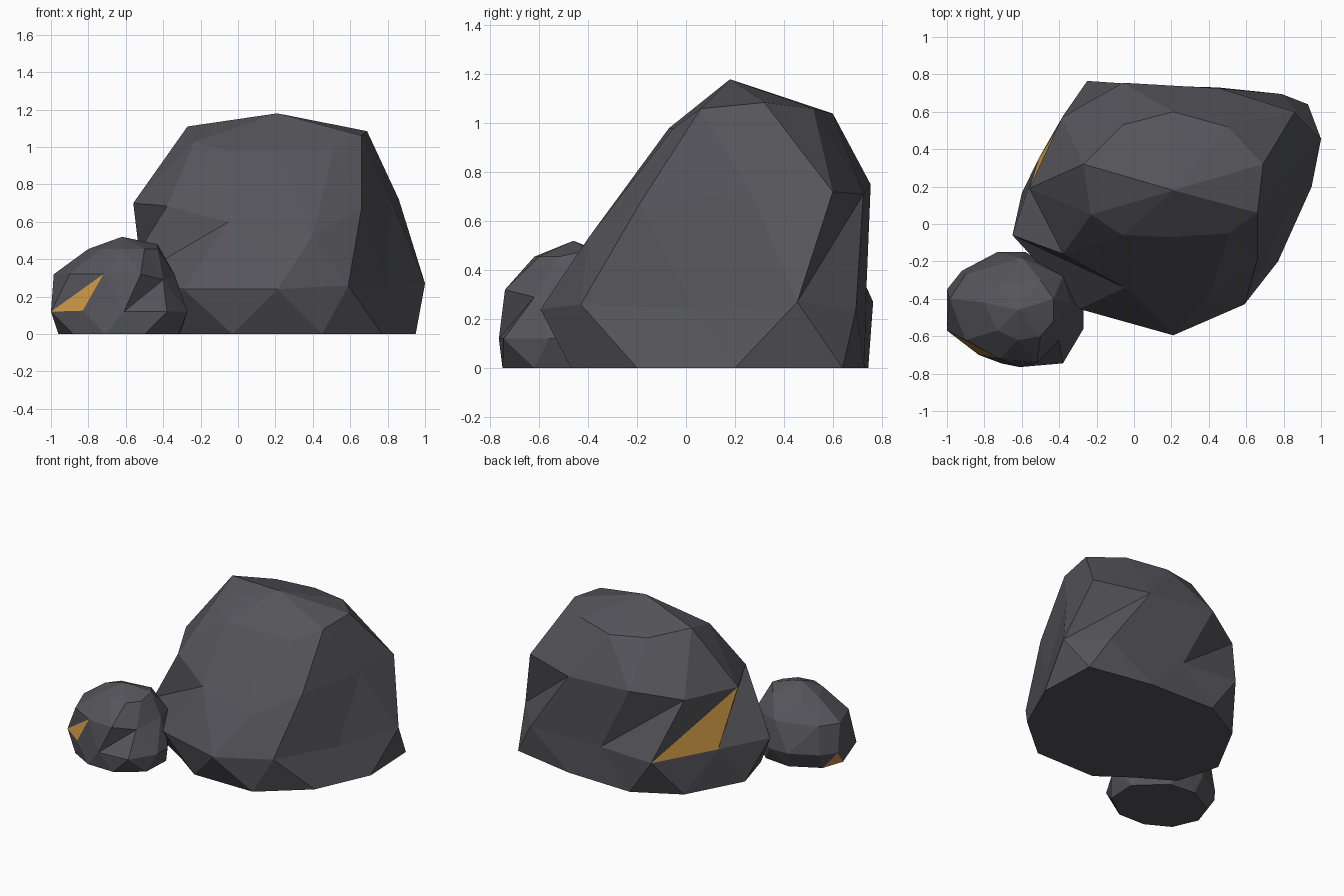
import bpy
import bmesh
from itertools import combinations
from mathutils import Vector

default_cube = bpy.data.objects.get("Cube")
if default_cube:
    bpy.data.objects.remove(default_cube, do_unlink=True)


def make_material(name, colour):
    material = bpy.data.materials.new(name)
    material.use_nodes = True
    material.diffuse_color = (*colour, 1)
    shader = material.node_tree.nodes["Principled BSDF"]
    shader.inputs["Base Color"].default_value = (*colour, 1)
    shader.inputs["Roughness"].default_value = 0.9
    return material


stone = make_material("dark stone", (0.09, 0.09, 0.104))
ore = make_material("gold ore", (0.62, 0.32, 0.06))


def force_edge(bm, a, b):
    """Turn the edge that crosses a-b so that a and b become joined."""
    if bm.edges.get((a, b)):
        return
    for edge in bm.edges:
        if a in edge.verts or b in edge.verts:
            continue
        around = {v for face in edge.link_faces for v in face.verts}
        if a in around and b in around:
            bmesh.utils.edge_rotate(edge, True)
            return


def make_rock(name, centre, rings, creases, veins):
    """Wrap facets around corner rings; each vein triangle becomes ore."""
    corners = [corner for ring in rings for corner in ring]
    bm = bmesh.new()

    # Join the corners as if on a ball, so that dents keep their facets
    vert_at = {c: bm.verts.new((Vector(c) - Vector(centre)).normalized())
               for c in corners}
    bmesh.ops.convex_hull(bm, input=bm.verts[:])
    for corner, vert in vert_at.items():
        vert.co = corner

    # Fold the dents and the ore facets
    for a, b in creases:
        force_edge(bm, vert_at[a], vert_at[b])
    for vein in veins:
        for a, b in combinations(vein, 2):
            force_edge(bm, vert_at[a], vert_at[b])
    bmesh.ops.recalc_face_normals(bm, faces=bm.faces[:])

    # Colour the ore facets
    ore_facets = [{vert_at[corner] for corner in vein} for vein in veins]
    for face in bm.faces:
        face.smooth = False
        face.material_index = int(set(face.verts) in ore_facets)

    mesh = bpy.data.meshes.new(name)
    bm.to_mesh(mesh)
    bm.free()
    mesh.materials.append(stone)
    mesh.materials.append(ore)
    rock = bpy.data.objects.new(name, mesh)
    bpy.context.collection.objects.link(rock)


def on_level(z, *pairs):
    return [(x, y, z) for x, y in pairs]


# Large boulder: corners that carry dents or ore
side_knob = (-.38, -.16, .685)
side_toe = (-.65, -.06, .25)
front_knob = (-.05, -.34, .6)
front_bulge = (.4, -.4, .53)
front_corner = (.66, -.19, .67)
skirt_corner = (.59, -.43, .26)
back_ledge = (-.385, .57, .7)
back_dent = (.185, .735, .265)
back_rim = (.46, .725, .71)
far_toe = (1, .455, .27)
vein_top, vein_foot, vein_side = (
    (-.56, .19, .7), (-.25, .765, .27), (-.51, .35, .285))

# Large boulder: remaining corners from the ground up
large_foot = on_level(
    0, (-.03, -.47), (.45, -.47), (.77, -.2), (.95, .2), (.93, .64),
    (.45, .73), (-.06, .745), (-.384, .57), (-.6, .165), (-.51, -.15),
    (-.25, -.31))
large_skirt = on_level(
    .24, (-.29, -.455), (.21, -.595), (.8, .03), (.79, .695))
large_waist = [(.82, .27, .71), (.86, .6, .72), (-.06, .755, .75)]
large_shoulder = [
    (-.27, .32, 1.11), (-.23, .05, 1.03), (-.06, -.06, .98), (.21, -.07, .98),
    (.51, -.05, .98), (.66, .06, 1.06), (.69, .32, 1.085), (.5, .52, 1.06),
    (.21, .6, 1.04), (-.06, .53, 1.06), (.21, .18, 1.18)]
large_features = [
    side_knob, side_toe, front_knob, front_bulge, front_corner, skirt_corner,
    back_ledge, back_dent, back_rim, far_toe, vein_top, vein_foot, vein_side]
make_rock(
    "large_boulder", (.2, .15, .45),
    [large_foot, large_skirt, large_waist, large_shoulder, large_features],
    [(side_knob, vein_side), (front_knob, side_toe), (back_ledge, back_dent),
     (back_rim, far_toe), (front_bulge, skirt_corner),
     (front_bulge, front_corner)],
    [(vein_top, vein_foot, vein_side)])

# Small boulder
chin = (-.61, -.765, .12)
cheek = (-.4, -.62, .29)
small_vein = ((-1, -.57, .12), (-.83, -.7, .125), (-.72, -.72, .32))
low_vein = ((-1, -.35, .12), (-.96, -.47, 0), (-.905, -.31, 0))
small_foot = on_level(
    0, (-.88, -.65), (-.71, -.745), (-.5, -.75), (-.32, -.62),
    (-.31, -.4), (-.5, -.22), (-.7, -.2))
small_belt = on_level(
    .12, (-.38, -.745), (-.27, -.56), (-.27, -.44), (-.38, -.27),
    (-.58, -.15), (-.73, -.15), (-.92, -.25))
small_shoulder = on_level(
    .32, (-.9, -.62), (-.52, -.74), (-.34, -.42), (-.38, -.28),
    (-.6, -.18), (-.9, -.27), (-.985, -.4))
small_crown = on_level(
    .455, (-.8, -.42), (-.73, -.57), (-.62, -.62), (-.5, -.6), (-.43, -.52),
    (-.5, -.3), (-.73, -.33))
small_peak = [(-.43, -.4, .48), (-.62, -.46, .52)]
make_rock(
    "small_boulder", (-.63, -.45, .2),
    [small_foot, small_belt, small_shoulder, small_crown, small_peak,
     [chin, cheek], small_vein, low_vein],
    [(chin, cheek)],
    [small_vein, low_vein])
